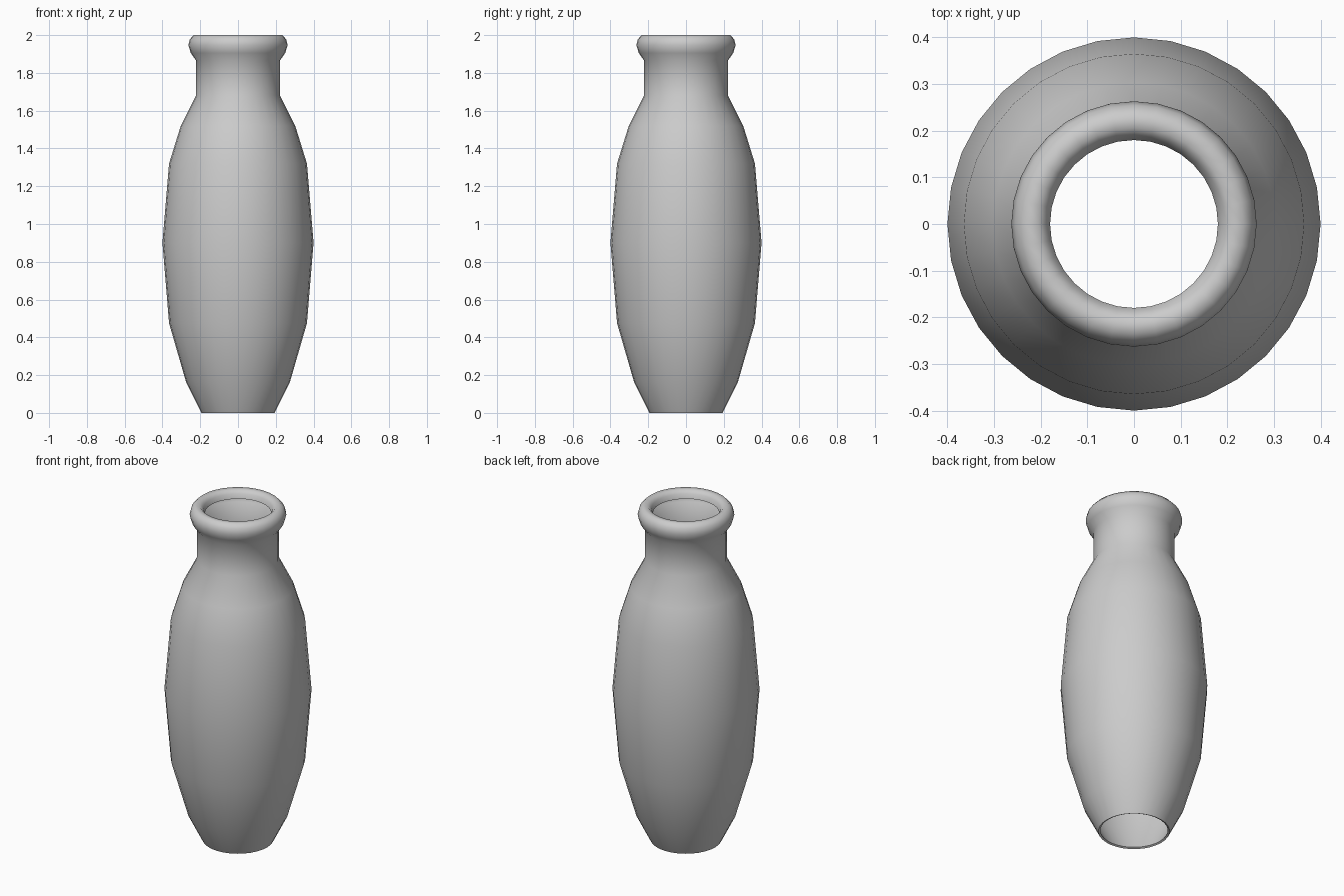
import bpy, math

if "Cube" in bpy.data.objects:
    bpy.data.objects.remove(bpy.data.objects["Cube"])

SIDES = 32

# Outer profile (radius, height), from the open foot up over the curled lip
profile = [
    (0.194, 0.0), (0.274, 0.16), (0.365, 0.475), (0.40, 0.90),
    (0.365, 1.32), (0.303, 1.52), (0.222, 1.68),             # belly and shoulder
    (0.222, 1.865), (0.25, 1.905), (0.263, 1.947),           # neck and lip
    (0.255, 1.978), (0.235, 2.0), (0.206, 2.0), (0.188, 1.982), (0.18, 1.955),
]

# Lathe the profile around z
verts = [(r * math.cos(2 * math.pi * i / SIDES), r * math.sin(2 * math.pi * i / SIDES), z)
         for r, z in profile for i in range(SIDES)]
faces = []
for k in range(len(profile) - 1):
    for i in range(SIDES):
        j = (i + 1) % SIDES
        faces.append((k * SIDES + i, k * SIDES + j, (k + 1) * SIDES + j, (k + 1) * SIDES + i))
mesh = bpy.data.meshes.new("vase")
mesh.from_pydata(verts, [], faces)
mesh.update()
vase = bpy.data.objects.new("vase", mesh)
bpy.context.collection.objects.link(vase)
bpy.context.view_layer.objects.active = vase
vase.select_set(True)

# Thin wall, open at both ends
wall = vase.modifiers.new("wall", "SOLIDIFY")
wall.thickness = 0.012
wall.offset = -1
bpy.ops.object.modifier_apply(modifier=wall.name)

bpy.ops.object.shade_smooth_by_angle(angle=math.radians(60))
